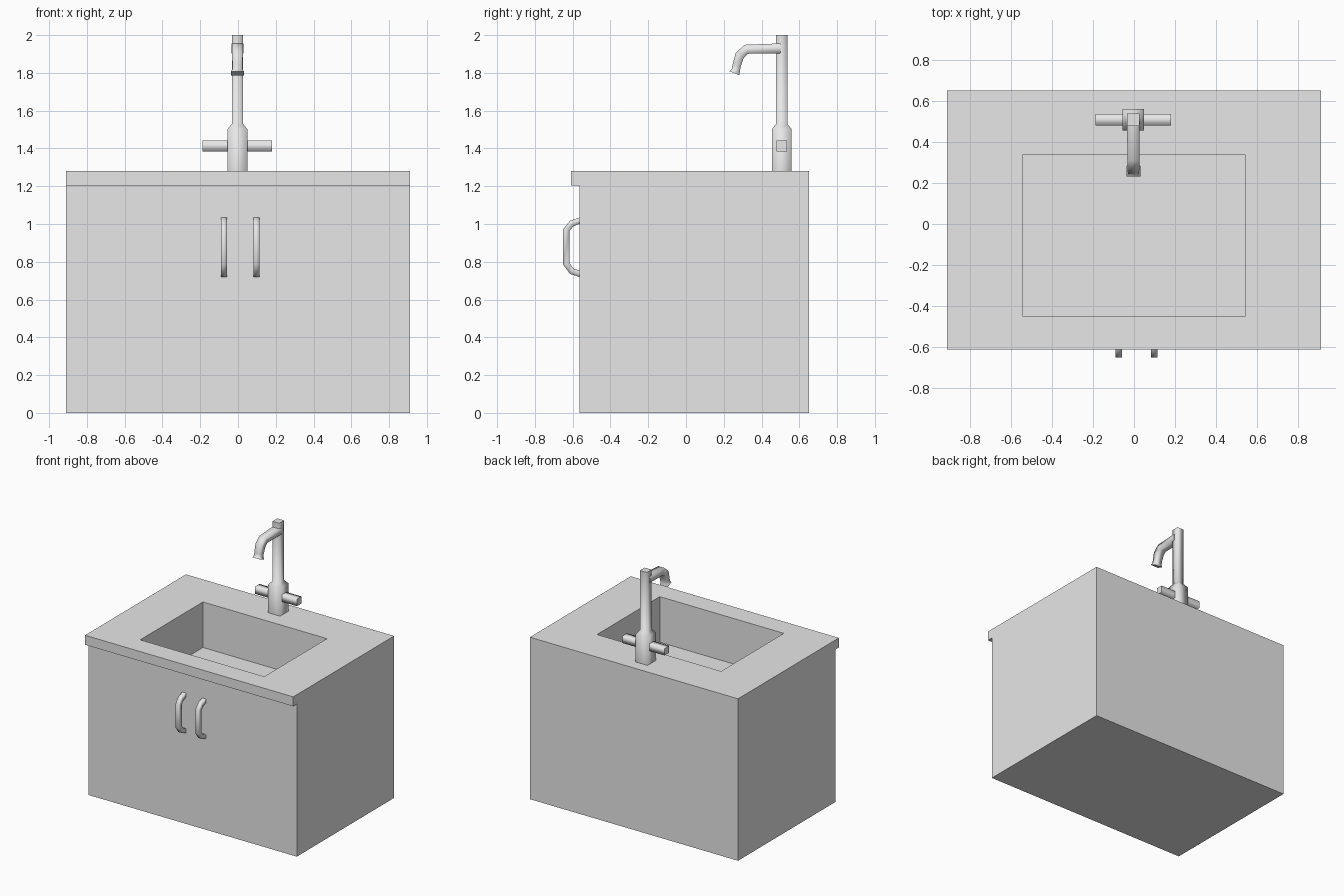
import bpy
import bmesh
from mathutils import Vector

default = bpy.data.objects.get("Cube")
if default:
    bpy.data.objects.remove(default, do_unlink=True)

GREY = (0.8, 0.8, 0.8, 1.0)
mat = bpy.data.materials.new("plain grey")
mat.use_nodes = True
mat.diffuse_color = GREY
mat.node_tree.nodes["Principled BSDF"].inputs["Base Color"].default_value = GREY

X, Y = Vector((1, 0, 0)), Vector((0, 1, 0))


def finish(name, bm):
    bmesh.ops.recalc_face_normals(bm, faces=bm.faces)
    mesh = bpy.data.meshes.new(name)
    bm.to_mesh(mesh)
    bm.free()
    mesh.materials.append(mat)
    obj = bpy.data.objects.new(name, mesh)
    bpy.context.collection.objects.link(obj)
    return obj


def sweep(name, path, sizes, side=X, widen=1.0):
    """Square bar along a path, smooth sides and flat sharp ends."""
    bm = bmesh.new()
    pts = [Vector(p) for p in path]
    rings = []
    for i, (p, r) in enumerate(zip(pts, sizes)):
        before = (p - pts[i - 1]).normalized() if i else None
        after = (pts[i + 1] - p).normalized() if i < len(pts) - 1 else None
        tangent = ((before or after) + (after or before)).normalized()
        miter = 1 / tangent.dot(before or after)
        up = tangent.cross(side) * r * miter
        out = side * r * widen
        rings.append([bm.verts.new(p + out * a + up * b)
                      for a, b in ((1, 1), (-1, 1), (-1, -1), (1, -1))])
    for a, b in zip(rings, rings[1:]):
        for k in range(4):
            n = (k + 1) % 4
            bm.faces.new((a[k], a[n], b[n], b[k])).smooth = True
    for ring in (rings[0], rings[-1]):
        for edge in bm.faces.new(ring).edges:
            edge.smooth = False
    return finish(name, bm)


# Cabinet with overhanging worktop: side profile pushed across the width
W = 0.91
profile = [(-0.565, 0), (0.65, 0), (0.65, 1.28), (-0.61, 1.28),
           (-0.61, 1.205), (-0.565, 1.205)]
bm = bmesh.new()
face = bm.faces.new([bm.verts.new((-W, y, z)) for y, z in profile])
grown = bmesh.ops.extrude_face_region(bm, geom=[face])["geom"]
bmesh.ops.translate(bm, vec=X * 2 * W,
                    verts=[g for g in grown if isinstance(g, bmesh.types.BMVert)])
cabinet = finish("cabinet", bm)

# Basin recess
bm = bmesh.new()
bmesh.ops.create_cube(bm, size=1)
bmesh.ops.scale(bm, vec=(1.085, 0.784, 0.8), verts=bm.verts)
bmesh.ops.translate(bm, vec=(0, -0.055, 1.32), verts=bm.verts)
cutter = finish("basin_cutter", bm)
cutter.hide_render = True
cutter.hide_set(True)
cut = cabinet.modifiers.new("basin", "BOOLEAN")
cut.operation = "DIFFERENCE"
cut.solver = "EXACT"
cut.object = cutter
bpy.context.view_layer.objects.active = cabinet
bpy.ops.object.modifier_apply(modifier=cut.name)
bpy.data.objects.remove(cutter, do_unlink=True)

# Door pulls
pull = [(-0.555, 1.02), (-0.605, 1.003), (-0.634, 0.967),
        (-0.634, 0.79), (-0.605, 0.75), (-0.555, 0.733)]
for name, x in (("right_pull", -0.075), ("left_pull", 0.098)):
    sweep(name, [(x, y, z) for y, z in pull], [0.016] * len(pull))

# Tap: stepped column, cross handle and curved spout
TX, TY = -0.003, 0.507
sweep("tap_column", [(TX, TY, z) for z in (1.28, 1.502, 1.53, 2.0)],
      (0.052, 0.052, 0.03, 0.03))
sweep("tap_handle", [(x, TY, 1.413) for x in (-0.188, 0.18)],
      (0.028, 0.028), side=Y)
spout = [(0.5, 1.93), (0.32, 1.925), (0.284, 1.892),
         (0.267, 1.835), (0.264, 1.815), (0.257, 1.798)]
sweep("tap_spout", [(TX, y, z) for y, z in spout],
      (0.026, 0.024, 0.024, 0.022, 0.022, 0.028), widen=1.2)
